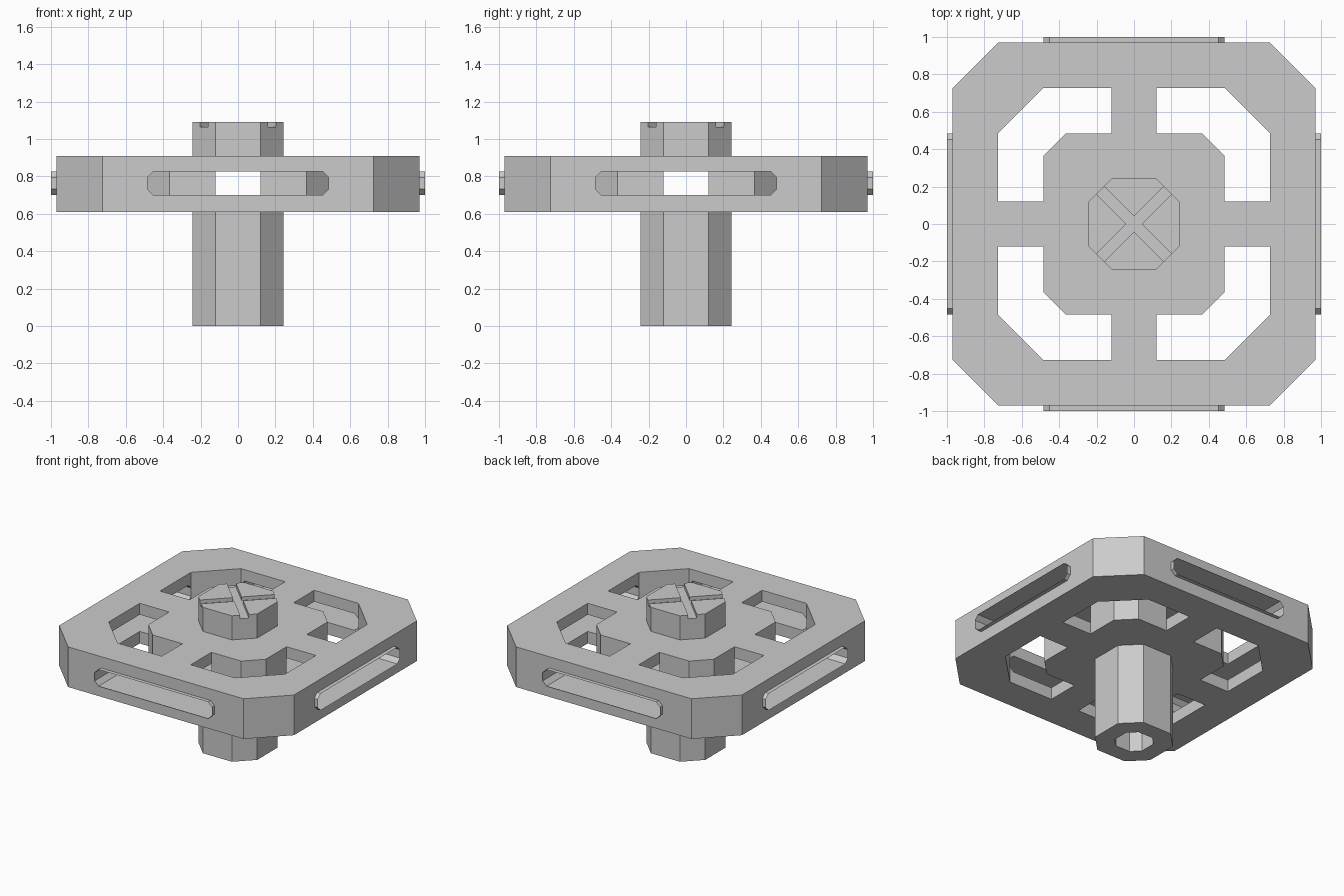
import bpy, bmesh
from math import pi
from mathutils import Matrix

if "Cube" in bpy.data.objects:
    bpy.data.objects.remove(bpy.data.objects["Cube"])


def octagon(a, b, ca, cb=None):
    """Chamfered rectangle with half sizes a, b and corner cut starting at ca, cb."""
    cb = ca if cb is None else cb
    return [(a, -cb), (a, cb), (ca, b), (-ca, b), (-a, cb), (-a, -cb), (-ca, -b), (ca, -b)]


def plus(length, w):
    """Plus-shaped outline."""
    return [(length, -w), (length, w), (w, w), (w, length), (-w, length), (-w, w),
            (-length, w), (-length, -w), (-w, -w), (-w, -length), (w, -length), (w, -w)]


def prism(name, outline, z0, z1, matrix=Matrix(), caps=True):
    """Extrude an outline from z0 to z1, then transform it."""
    bm = bmesh.new()
    low = [bm.verts.new((x, y, z0)) for x, y in outline]
    high = [bm.verts.new((x, y, z1)) for x, y in outline]
    n = len(outline)
    for i in range(n):
        j = (i + 1) % n
        bm.faces.new((low[i], low[j], high[j], high[i]))
    if caps:
        bm.faces.new(low[::-1])
        bm.faces.new(high)
    bmesh.ops.transform(bm, matrix=matrix, verts=bm.verts)
    bmesh.ops.recalc_face_normals(bm, faces=bm.faces)
    mesh = bpy.data.meshes.new(name)
    bm.to_mesh(mesh)
    bm.free()
    obj = bpy.data.objects.new(name, mesh)
    bpy.context.collection.objects.link(obj)
    return obj


def combine(target, tool, operation='DIFFERENCE'):
    """Apply a boolean and discard the tool object."""
    tool.hide_render = True
    mod = target.modifiers.new("cut", 'BOOLEAN')
    mod.operation, mod.solver, mod.object = operation, 'EXACT', tool
    deps = bpy.context.evaluated_depsgraph_get()
    mesh = bpy.data.meshes.new_from_object(target.evaluated_get(deps))
    target.modifiers.clear()
    target.data = mesh
    bpy.data.objects.remove(tool)


def turn(k):
    return Matrix.Rotation(k * pi / 2, 4, 'Z')


# Octagonal plate joined with the central post
body = prism("plate_and_post", octagon(0.97, 0.97, 0.725), 0.61, 0.91)
combine(body, prism("post", octagon(0.243, 0.243, 0.12), 0, 1.09), 'UNION')

# Four windows between ring, spokes and hub
window = [(0.12, 0.485), (0.365, 0.485), (0.485, 0.365), (0.485, 0.12),
          (0.728, 0.12), (0.728, 0.485), (0.485, 0.728), (0.12, 0.728)]
for k in range(4):
    combine(body, prism("window_cutter", window, 0.5, 1.0, turn(k)))

# Long slots through each side of the ring, with thin projecting rims
slot = octagon(0.485, 0.0625, 0.453, 0.031)
upright = Matrix.Translation((0, 0, 0.7625)) @ Matrix.Rotation(pi / 2, 4, 'X')
for k in range(4):
    combine(body, prism("slot_cutter", slot, 0.6, 1.1, turn(k) @ upright))
    prism("slot_rim", slot, 0.97, 1.0, turn(k) @ upright, caps=False)

# Crossing tunnels through spokes and hub
combine(body, prism("tunnel_cutter", plus(0.8, 0.1215), 0.70, 0.825))

# Socket in the bottom of the post
combine(body, prism("socket_cutter", octagon(0.12, 0.12, 0.06), -0.1, 0.76))

# Diagonal cross groove in the top of the post
combine(body, prism("groove_cutter", plus(0.5, 0.03), 1.063, 1.2,
                    Matrix.Rotation(pi / 4, 4, 'Z')))
